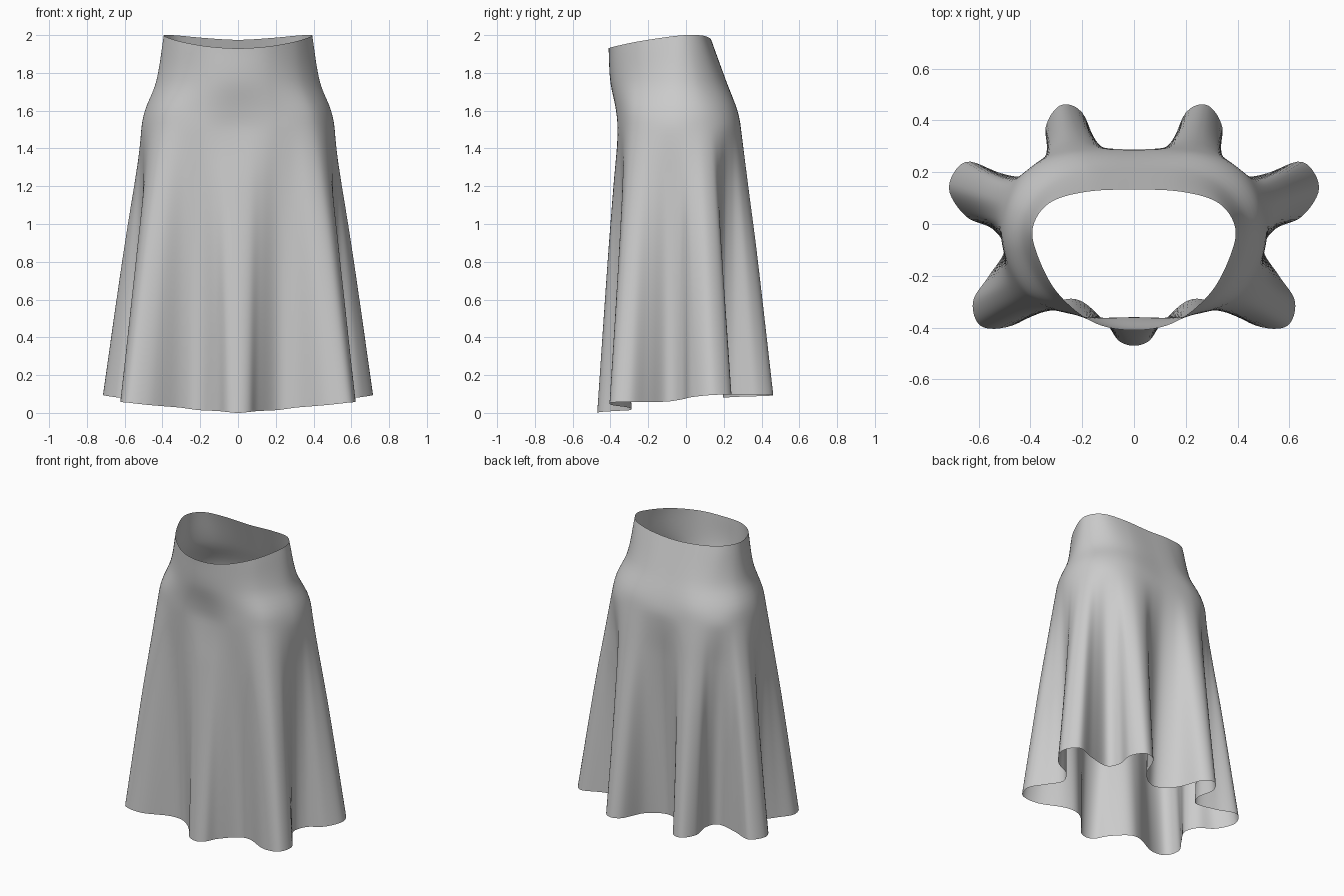
import bpy
from mathutils import Vector

if "Cube" in bpy.data.objects:
    bpy.data.objects.remove(bpy.data.objects["Cube"])


def spline(keys, pts, t):
    """Smooth curve through pts at parameter values keys."""
    n = len(keys)
    i = max(k for k in range(n - 1) if keys[k] <= t or k == 0)

    def tangent(k):
        a, b = max(k - 1, 0), min(k + 1, n - 1)
        return (pts[b] - pts[a]) / (keys[b] - keys[a])

    h = keys[i + 1] - keys[i]
    s = (t - keys[i]) / h
    return (pts[i] * (2*s**3 - 3*s**2 + 1) + tangent(i) * (h * (s**3 - 2*s**2 + s))
            + pts[i + 1] * (3*s**2 - 2*s**3) + tangent(i + 1) * (h * (s**3 - s**2)))


def flip(v):
    return Vector((-v.x, v.y, v.z))


def section(pts, steps):
    """Sample a half outline (front centre to back centre), level across the mirror plane."""
    pts = [Vector(p) for p in pts]
    full = [flip(pts[1])] + pts + [flip(pts[-2])]
    keys = list(range(-1, len(pts) + 1))
    return [spline(keys, full, (len(pts) - 1) * k / steps) for k in range(steps + 1)]


STEPS = 126

# Waist edge, upper hip and hip outlines: one point per fold or valley
waist = section([(0, -.41, 1.93), (.16, -.378, 1.94), (.30, -.26, 1.965), (.38, -.10, 1.99),
                 (.387, 0, 2.0), (.32, .085, 1.998), (.18, .125, 1.985), (0, .133, 1.975)], STEPS)
upper = section([(x, y, 1.75) for x, y in
                 [(0, -.40), (.17, -.372), (.33, -.27), (.425, -.10),
                  (.42, .04), (.33, .15), (.19, .207), (0, .215)]], STEPS)
hip = section([(x, y, 1.5) for x, y in
               [(0, -.36), (.2, -.355), (.41, -.285), (.503, -.10),
                (.498, .08), (.41, .21), (.25, .285), (0, .288)]], STEPS)

# Hem outline with its deep folds, three points per half fold
hem_xy = [(0, -.47), (.06, -.45), (.11, -.38), (.21, -.295), (.31, -.305), (.47, -.392),
          (.59, -.395), (.622, -.30), (.56, -.20), (.50, -.10), (.545, -.02), (.65, .03),
          (.715, .14), (.65, .24), (.51, .195), (.37, .17), (.325, .25), (.342, .37),
          (.285, .458), (.20, .43), (.125, .27), (0, .195)]
hem_z = [0, .015, .055, .06, .095, .10, .095, .08]
hem = []
for i, (x, y) in enumerate(hem_xy):
    a, f = divmod(i, 3)
    z = hem_z[a] + (hem_z[min(a + 1, 7)] - hem_z[a]) * f / 3
    hem.append((x, y, z))
hem = section(hem, STEPS)

# Loft the outlines downward, folds deepening towards the hem
levels = [0, .25, .4, .5, .8, 1.2, 2]
ROWS = 60
verts, faces = [], []
for w, u, h, b in zip(waist, upper, hip, hem):
    low = u.lerp(h, .75)
    low.z = 1.6
    knee, calf = h.lerp(b, .22), h.lerp(b, .50)
    knee.z, calf.z = 1.2 + b.z * .2, .8 + b.z * .5
    column = [w, u, low, h, knee, calf, b]
    verts += [spline(levels, column, 2 * r / ROWS) for r in range(ROWS + 1)]
N = ROWS + 1
for i in range(STEPS):
    for r in range(ROWS):
        a = i * N + r
        faces.append((a + 1, a + N + 1, a + N, a))

mesh = bpy.data.meshes.new("skirt")
mesh.from_pydata(verts, [], faces)
mesh.shade_smooth()
skirt = bpy.data.objects.new("skirt", mesh)
bpy.context.collection.objects.link(skirt)

# Left half
mirror = skirt.modifiers.new("mirror", 'MIRROR')
mirror.use_clip = True
mirror.merge_threshold = .0005
